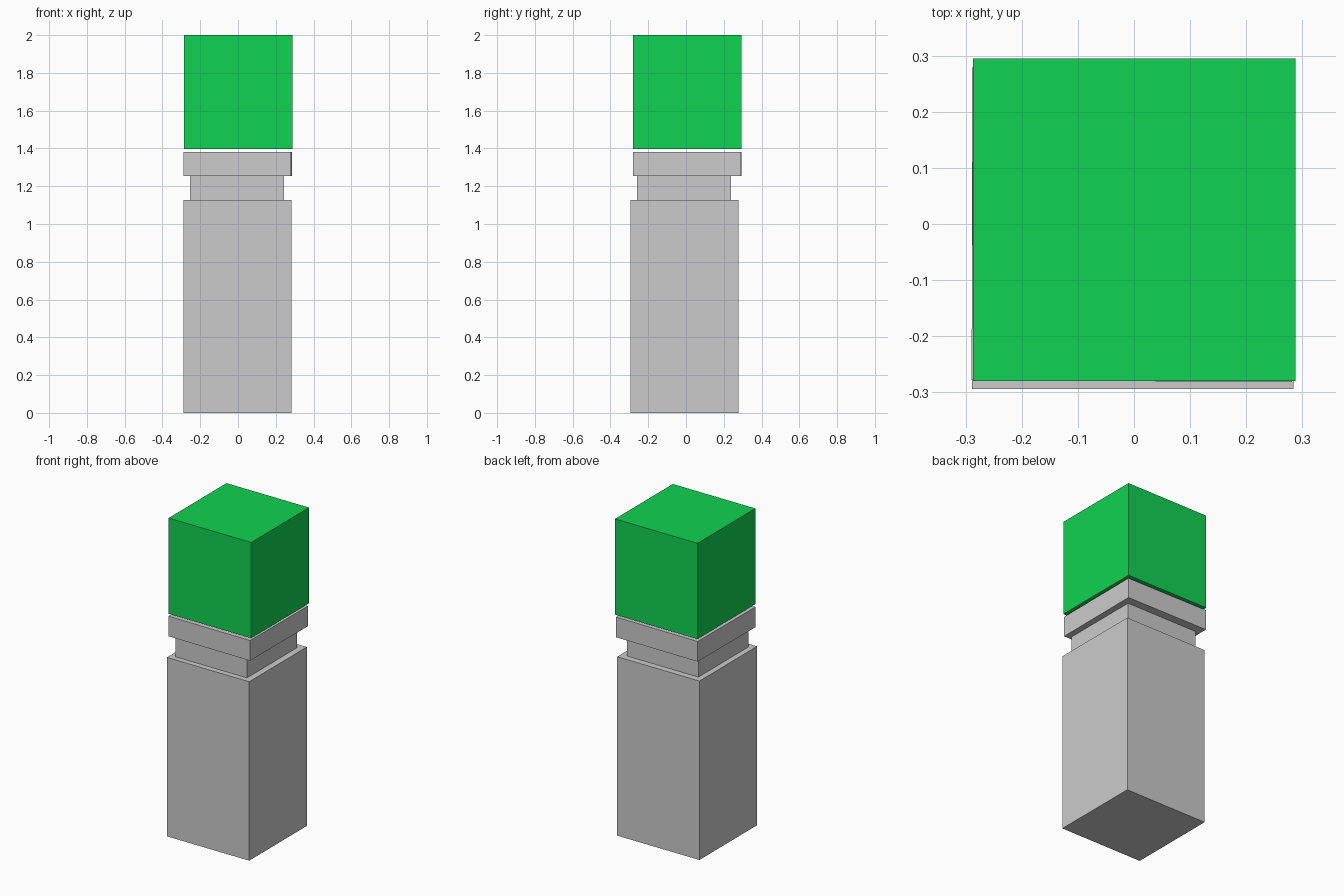
import bpy

if "Cube" in bpy.data.objects:
    bpy.data.objects.remove(bpy.data.objects["Cube"])


def block(name, x, y, z, turn=0.0):
    """Box spanning the given (min, max) ranges, turned slightly about z."""
    spans = (x, y, z)
    centre = [(a + b) / 2 for a, b in spans]
    bpy.ops.mesh.primitive_cube_add(size=1, location=centre, rotation=(0, 0, turn))
    obj = bpy.context.object
    obj.name = name
    obj.scale = [b - a for a, b in spans]
    bpy.ops.object.transform_apply(location=False, rotation=False, scale=True)
    return obj


# Grey post: tall base, recessed neck and slightly turned collar
block("base", (-0.289, 0.284), (-0.294, 0.279), (0, 1.127))
block("neck", (-0.254, 0.244), (-0.259, 0.239), (1.127, 1.254))
block("collar", (-0.288, 0.283), (-0.280, 0.292), (1.254, 1.381), turn=-0.006)

# Green cube floating just above the collar
green = bpy.data.materials.new("green")
green.diffuse_color = (0.005, 0.65, 0.085, 1)
green.use_nodes = True
green.node_tree.nodes["Principled BSDF"].inputs["Base Color"].default_value = green.diffuse_color
top_cube = block("top_cube", (-0.287, 0.288), (-0.280, 0.295), (1.397, 2.0))
top_cube.data.materials.append(green)
